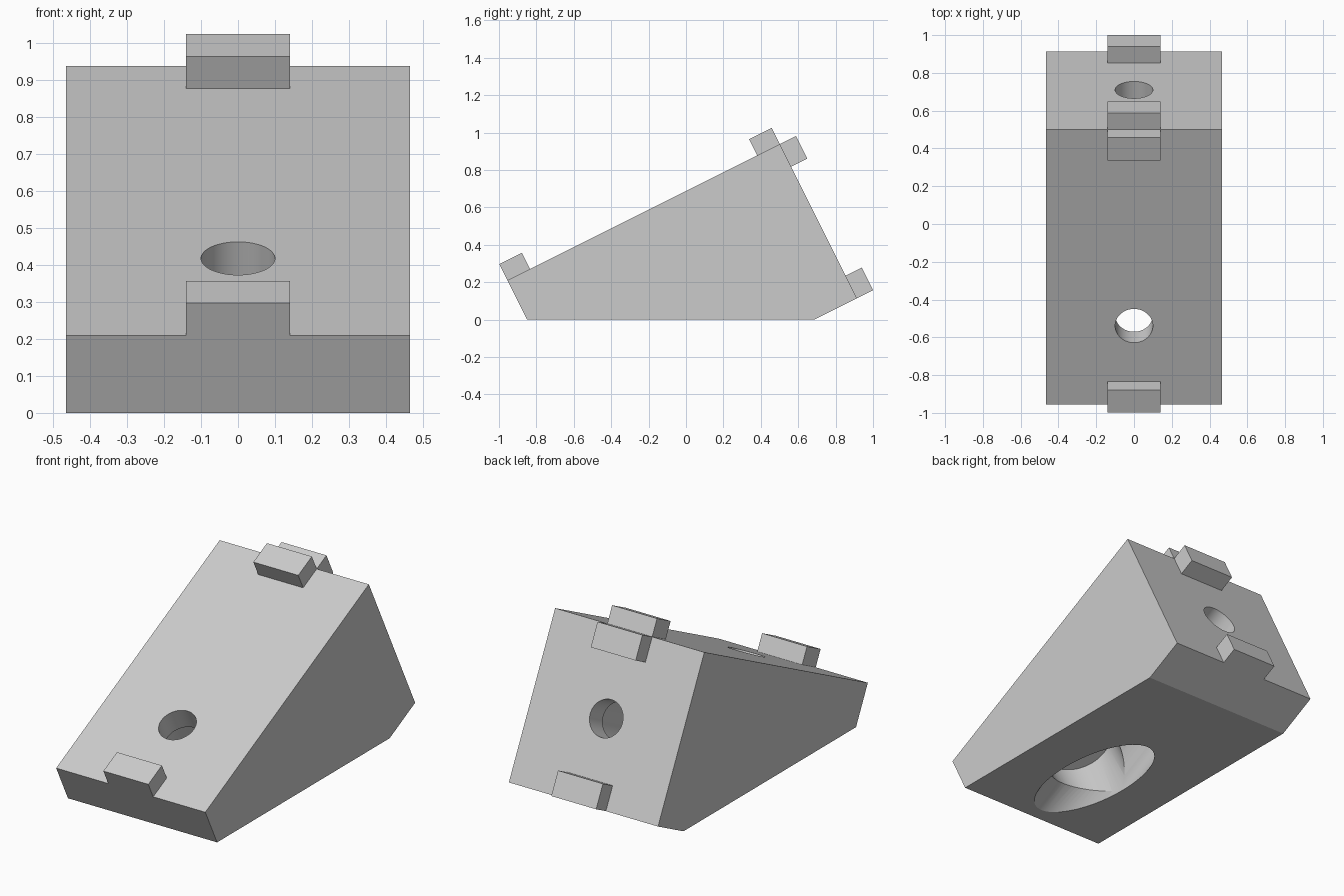
import bpy, bmesh, math
from mathutils import Matrix, Vector

if "Cube" in bpy.data.objects:
    bpy.data.objects.remove(bpy.data.objects["Cube"], do_unlink=True)

HALF_WIDTH = 0.465
RIDGE = Vector((0, 0.501, 0.938))
TILT = math.atan(0.5)
UP_SLOPE = Vector((0, math.cos(TILT), math.sin(TILT)))      # also outward from the back
OFF_SLOPE = Vector((0, -math.sin(TILT), math.cos(TILT)))    # outward from the slope
FRONT_LENGTH, BACK_LENGTH = 1.628, 0.922
BORE_CENTRE = Vector((0, -0.33, 0))

grey = bpy.data.materials.new("light grey")
grey.use_nodes = True
grey.diffuse_color = (0.6, 0.6, 0.6, 1)
grey.node_tree.nodes["Principled BSDF"].inputs["Base Color"].default_value = grey.diffuse_color


def add_object(name, bm):
    bmesh.ops.recalc_face_normals(bm, faces=bm.faces)
    mesh = bpy.data.meshes.new(name)
    bm.to_mesh(mesh)
    bm.free()
    mesh.materials.append(grey)
    obj = bpy.data.objects.new(name, mesh)
    bpy.context.collection.objects.link(obj)
    return obj


def tilted_box(name, along, off, half_width):
    """Box spanning ranges along and off the slope, measured from the ridge."""
    bm = bmesh.new()
    bmesh.ops.create_cube(bm, size=1)
    for v in bm.verts:
        a, o = along[v.co.y > 0], off[v.co.z > 0]
        v.co = RIDGE + UP_SLOPE * a + OFF_SLOPE * o + Vector((math.copysign(half_width, v.co.x), 0, 0))
    return add_object(name, bm)


def bore(name, axis, radius, start, end):
    """Cylinder along an axis through the point where both bores meet."""
    bm = bmesh.new()
    turn = axis.to_track_quat("Z", "Y").to_matrix().to_4x4()
    place = Matrix.Translation(BORE_CENTRE + axis * (start + end) / 2)
    bmesh.ops.create_cone(bm, cap_ends=True, segments=64, radius1=radius, radius2=radius,
                          depth=end - start, matrix=place @ turn)
    return add_object(name, bm)


def combine(target, tool, operation):
    mod = target.modifiers.new(tool.name, "BOOLEAN")
    mod.operation, mod.solver, mod.object = operation, "EXACT", tool
    bpy.context.view_layer.objects.active = target
    bpy.ops.object.modifier_apply(modifier=mod.name)
    bpy.data.objects.remove(tool, do_unlink=True)


# Wedge body extruded from its side profile
front_edge = RIDGE - UP_SLOPE * FRONT_LENGTH
back_edge = RIDGE - OFF_SLOPE * BACK_LENGTH
profile = [front_edge,
           front_edge - OFF_SLOPE * (front_edge.z / OFF_SLOPE.z),
           back_edge - UP_SLOPE * (back_edge.z / UP_SLOPE.z),
           back_edge, RIDGE]
bm = bmesh.new()
side = bm.faces.new([bm.verts.new(p - Vector((HALF_WIDTH, 0, 0))) for p in profile])
extruded = bmesh.ops.extrude_face_region(bm, geom=[side])["geom"]
bmesh.ops.translate(bm, vec=(2 * HALF_WIDTH, 0, 0),
                    verts=[g for g in extruded if isinstance(g, bmesh.types.BMVert)])
body = add_object("corner_bracket", bm)

# Locating tabs at both ends of the slope and of the back
TAB, RISE, SINK = 0.135, 0.097, 0.03
tabs = [
    ("slope_lower_tab", (-FRONT_LENGTH, TAB - FRONT_LENGTH), (-SINK, RISE)),
    ("slope_upper_tab", (-TAB, 0), (-SINK, RISE)),
    ("back_upper_tab", (-SINK, RISE), (-TAB, 0)),
    ("back_lower_tab", (-SINK, RISE), (-BACK_LENGTH, TAB - BACK_LENGTH)),
]
for name, along, off in tabs:
    combine(body, tilted_box(name, along, off, 0.14), "UNION")

# Bolt holes with wide counterbores that open through the underside
WALL = 0.13
for name, axis in (("slope", OFF_SLOPE), ("back", UP_SLOPE)):
    reach = (RIDGE - BORE_CENTRE).dot(axis)
    combine(body, bore(name + "_counterbore", axis, 0.197, -0.6, reach - WALL), "DIFFERENCE")
    combine(body, bore(name + "_hole", axis, 0.1, 0.1, reach + 0.05), "DIFFERENCE")

# Smooth bores, crisp edges
bpy.ops.object.select_all(action="DESELECT")
body.select_set(True)
bpy.context.view_layer.objects.active = body
bpy.ops.object.shade_smooth_by_angle(angle=math.radians(20))
